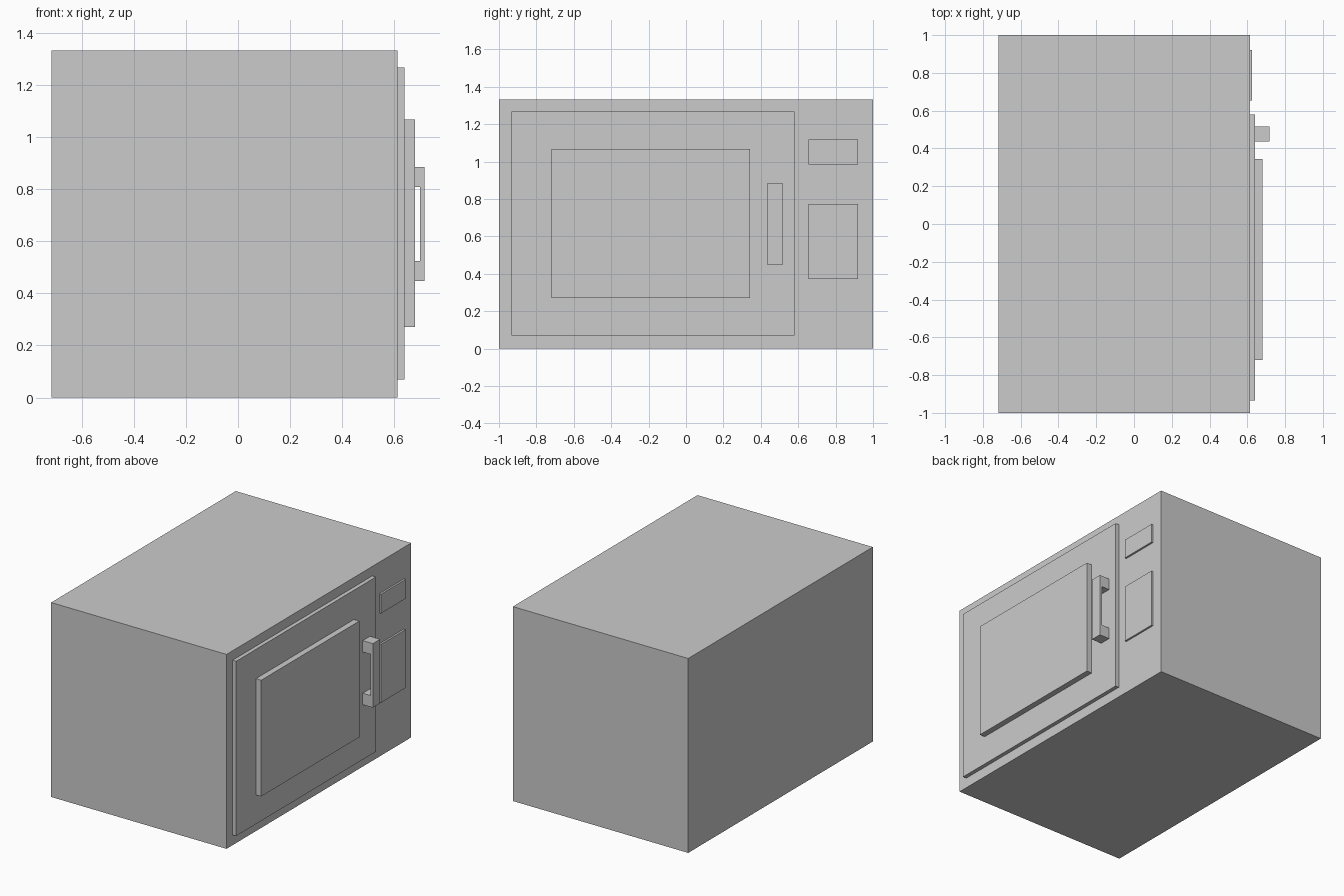
import bpy

if "Cube" in bpy.data.objects:
    bpy.data.objects.remove(bpy.data.objects["Cube"])


def make_object(name, verts, faces):
    mesh = bpy.data.meshes.new(name)
    mesh.from_pydata(verts, [], faces)
    mesh.update()
    obj = bpy.data.objects.new(name, mesh)
    bpy.context.collection.objects.link(obj)
    return obj


def extrude_y(name, profile, y0, y1):
    """Extrude an x-z profile (counter-clockwise seen from the front) along y."""
    n = len(profile)
    verts = [(x, y, z) for y in (y0, y1) for x, z in profile]
    faces = [list(range(n)), list(range(2 * n - 1, n - 1, -1))]
    faces += [[i, i + n, (i + 1) % n + n, (i + 1) % n] for i in range(n)]
    return make_object(name, verts, faces)


def box(name, x, y, z):
    (x0, x1), (z0, z1) = x, z
    return extrude_y(name, [(x0, z0), (x1, z0), (x1, z1), (x0, z1)], *y)


FACE = 0.613   # front plane of the body
DOOR = 0.64    # front plane of the door

# Oven body
box("body", (-0.717, FACE), (-1, 1), (0, 1.333))

# Door and raised window
box("door", (FACE, DOOR), (-0.934, 0.58), (0.07, 1.268))
box("window", (DOOR, 0.68), (-0.72, 0.343), (0.27, 1.067))

# Display and keypad
box("display", (FACE, 0.626), (0.655, 0.92), (0.985, 1.117))
box("keypad", (FACE, 0.626), (0.655, 0.92), (0.373, 0.773))

# C-shaped door handle
extrude_y("handle", [
    (DOOR, 0.447), (0.717, 0.447), (0.717, 0.886), (DOOR, 0.886),
    (DOOR, 0.808), (0.70, 0.808), (0.70, 0.525), (DOOR, 0.525),
], 0.437, 0.516)
